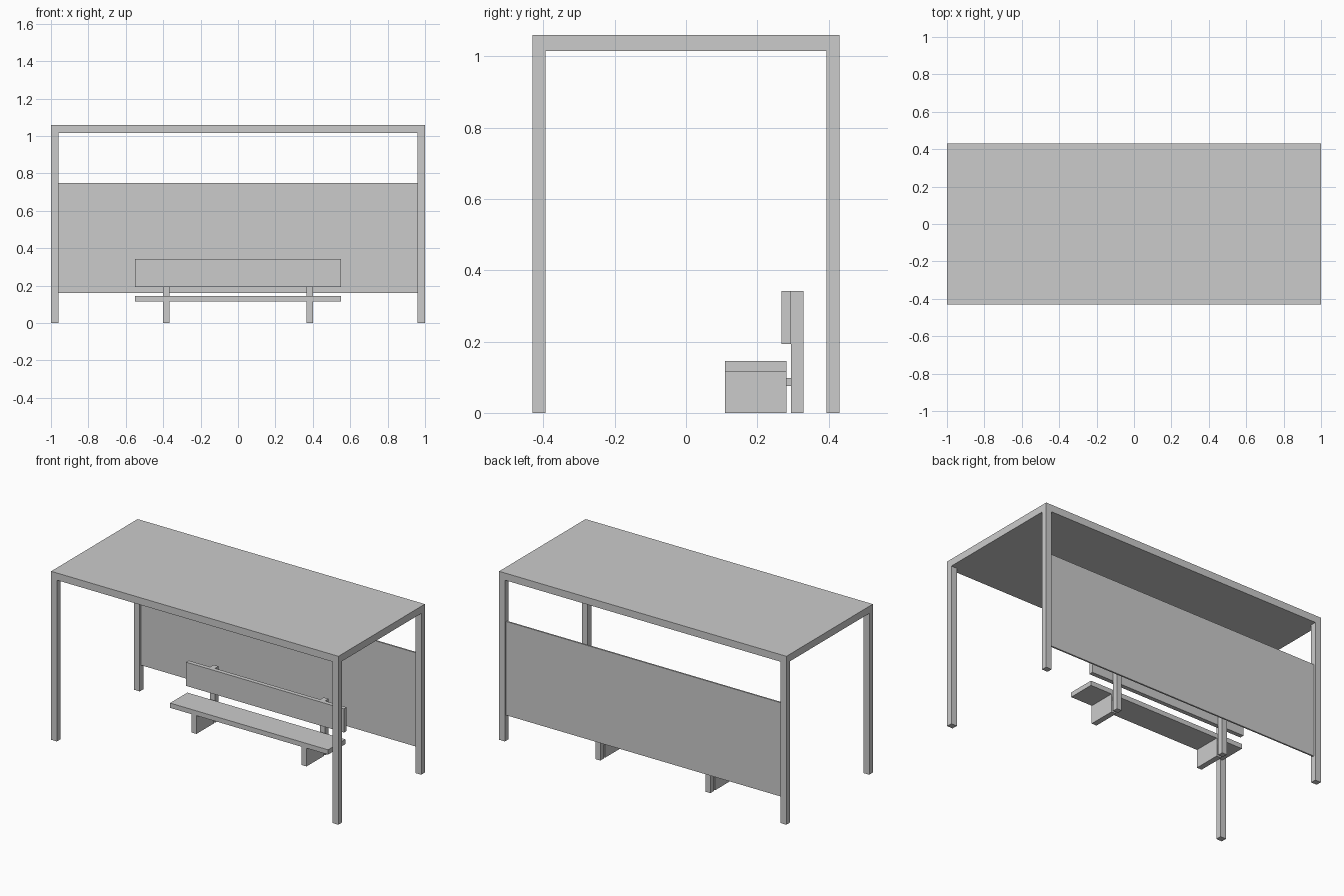
import bpy

if "Cube" in bpy.data.objects:
    bpy.data.objects.remove(bpy.data.objects["Cube"], do_unlink=True)

grey = bpy.data.materials.new("light_grey")
grey.use_nodes = True
grey.diffuse_color = (0.6, 0.6, 0.6, 1)
grey.node_tree.nodes["Principled BSDF"].inputs["Base Color"].default_value = (0.6, 0.6, 0.6, 1)


def box(name, x, y, z):
    """Add a box spanning the given (low, high) ranges."""
    spans = (x, y, z)
    bpy.ops.mesh.primitive_cube_add(size=1, location=[(a + b) / 2 for a, b in spans])
    ob = bpy.context.object
    ob.name = name
    ob.scale = [b - a for a, b in spans]
    bpy.ops.object.transform_apply(location=False, rotation=False, scale=True)
    ob.data.materials.append(grey)
    return ob


def mirrored(span, sign):
    return tuple(sorted(sign * v for v in span))


SIDES = (("left", 1), ("right", -1))

# Shelter: roof slab, four corner posts and a thin rear panel
box("roof", (-1, 1), (-0.43, 0.43), (1.015, 1.06))
for side, sx in SIDES:
    for end, sy in (("back", 1), ("front", -1)):
        box(f"{end}_{side}_post", mirrored((0.96, 1), sx),
            mirrored((0.394, 0.43), sy), (0, 1.015))
box("rear_panel", (-0.96, 0.96), (0.407, 0.417), (0.16, 0.75))

# Bench: seat and backrest boards
box("seat", (-0.55, 0.55), (0.11, 0.282), (0.115, 0.145))
box("backrest", (-0.55, 0.55), (0.268, 0.295), (0.193, 0.342))

# Bench supports: plate leg, upright and the short link joining them
for side, sx in SIDES:
    width = mirrored((0.366, 0.4), sx)
    box(f"{side}_bench_leg", width, (0.11, 0.282), (0, 0.115))
    box(f"{side}_back_upright", width, (0.295, 0.329), (0, 0.342))
    box(f"{side}_link", mirrored((0.371, 0.395), sx), (0.282, 0.295), (0.075, 0.098))
